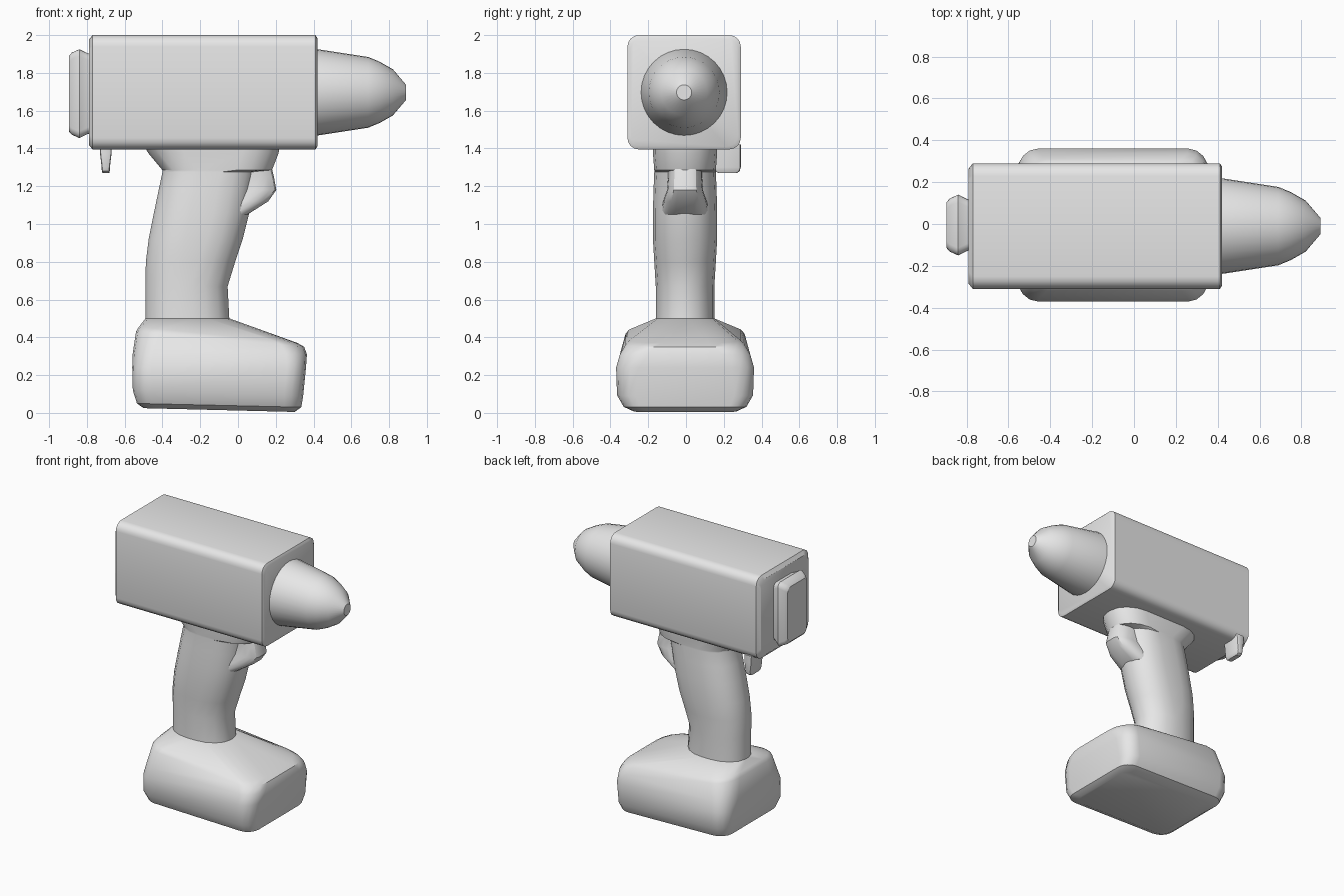
import bpy, bmesh, math
from mathutils import Vector

cube = bpy.data.objects.get("Cube")
if cube:
    bpy.data.objects.remove(cube, do_unlink=True)

grey = bpy.data.materials.new("light_grey")
grey.use_nodes = True
grey.diffuse_color = (0.8, 0.8, 0.8, 1)
grey.node_tree.nodes["Principled BSDF"].inputs["Base Color"].default_value = (0.8, 0.8, 0.8, 1)

CY = -0.005  # middle plane of the tool


def rounded(a0, a1, b0, b1, ra, rb, n=5):
    """Rectangle outline with elliptical corners, as 2D points."""
    pts = []
    for i, (sa, sb) in enumerate(((1, 1), (-1, 1), (-1, -1), (1, -1))):
        ca = a1 - ra if sa > 0 else a0 + ra
        cb = b1 - rb if sb > 0 else b0 + rb
        for k in range(n):
            t = math.pi / 2 * (i + k / (n - 1))
            pts.append((ca + ra * math.cos(t), cb + rb * math.sin(t)))
    return pts


def loft(name, rings, angle=30):
    """Skin a list of matching rings and close both ends."""
    bm = bmesh.new()
    loops = [[bm.verts.new(p) for p in ring] for ring in rings]
    n = len(loops[0])
    for low, high in zip(loops, loops[1:]):
        for i in range(n):
            j = (i + 1) % n
            bm.faces.new((low[i], low[j], high[j], high[i]))
    bm.faces.new(loops[0])
    bm.faces.new(loops[-1])
    bmesh.ops.recalc_face_normals(bm, faces=bm.faces)
    mesh = bpy.data.meshes.new(name)
    bm.to_mesh(mesh)
    bm.free()
    mesh.materials.append(grey)
    obj = bpy.data.objects.new(name, mesh)
    bpy.context.collection.objects.link(obj)
    bpy.ops.object.select_all(action='DESELECT')
    obj.select_set(True)
    bpy.context.view_layer.objects.active = obj
    bpy.ops.object.shade_smooth_by_angle(angle=math.radians(angle))
    return obj


def along_x(x, y0, y1, z0, z1, r):
    return [Vector((x, a, b)) for a, b in rounded(y0, y1, z0, z1, r, r)]


def along_z(zb, zf, x0, x1, half, rx, ry):
    """Ring around z whose height runs from zb at the back to zf at the front."""
    return [Vector((a, b, zb + (zf - zb) * (a - x0) / (x1 - x0)))
            for a, b in rounded(x0, x1, CY - half, CY + half, rx, ry)]


# Motor housing with softened long edges and small end bevels
loft("motor_housing", [
    along_x(x, -0.31 + d, 0.29 - d, 1.395 + d, 2.0 - d, 0.06)
    for x, d in ((-0.79, 0.025), (-0.77, 0), (0.41, 0), (0.42, 0.015))])

# Rear cap
loft("rear_cap", [
    along_x(x, CY - 0.145 + d, CY + 0.145 - d, 1.455 + d, 1.925 - d, 0.035)
    for x, d in ((-0.77, 0.025), (-0.795, 0.022), (-0.84, 0), (-0.88, 0.018), (-0.895, 0.035))])

# Tapered chuck, turned around x
SIDES = 32
turns = [2 * math.pi * i / SIDES for i in range(SIDES)]
loft("chuck", [
    [Vector((x, -0.01 + r * math.cos(t), 1.697 + r * math.sin(t))) for t in turns]
    for x, r in ((0.40, 0.23), (0.43, 0.227), (0.69, 0.187), (0.75, 0.162),
                 (0.82, 0.122), (0.89, 0.04))])

# Curved grip with a flared collar under the housing
loft("grip", [
    along_z(z, z, x0, x1, half, 0.19, half * 0.9)
    for z, x0, x1, half in (
        (0.48, -0.49, -0.045, 0.155), (0.67, -0.49, -0.055, 0.155),
        (0.80, -0.488, -0.015, 0.163), (0.92, -0.473, 0.025, 0.17),
        (1.06, -0.445, 0.06, 0.17), (1.18, -0.42, 0.08, 0.167),
        (1.275, -0.40, 0.10, 0.163), (1.285, -0.40, 0.18, 0.163),
        (1.375, -0.475, 0.215, 0.17), (1.41, -0.495, 0.22, 0.17))])

# Trigger
loft("trigger", [
    along_z(z, z, -0.15, x1, half, 0.12, half * 0.6)
    for z, x1, half in (
        (1.05, 0.05, 0.13), (1.12, 0.16, 0.115), (1.18, 0.203, 0.095),
        (1.25, 0.19, 0.09), (1.29, 0.18, 0.09))])

# Battery pack with a sloping shoulder up to the grip
loft("battery_pack", [
    along_z(*row) for row in (
        (0.025, 0.005, -0.50, 0.30, 0.27, 0.08, 0.08),
        (0.05, 0.03, -0.535, 0.335, 0.325, 0.09, 0.09),
        (0.12, 0.09, -0.557, 0.345, 0.36, 0.10, 0.10),
        (0.24, 0.24, -0.56, 0.36, 0.365, 0.10, 0.12),
        (0.31, 0.31, -0.558, 0.365, 0.345, 0.11, 0.15),
        (0.43, 0.35, -0.54, 0.35, 0.315, 0.12, 0.16),
        (0.455, 0.37, -0.525, 0.315, 0.295, 0.13, 0.17),
        (0.50, 0.50, -0.49, -0.045, 0.155, 0.19, 0.14))], 32)

# Belt clip below the rear of the housing
loft("belt_clip", [
    [Vector((a, b, z)) for a, b in rounded(-0.70 - w, -0.70 + w, 0.15 + d, 0.29 - d, 0.012, 0.012, 3)]
    for z, w, d in ((1.42, 0.032, 0), (1.37, 0.03, 0), (1.30, 0.022, 0),
                    (1.28, 0.021, 0.006), (1.27, 0.018, 0.02))])
